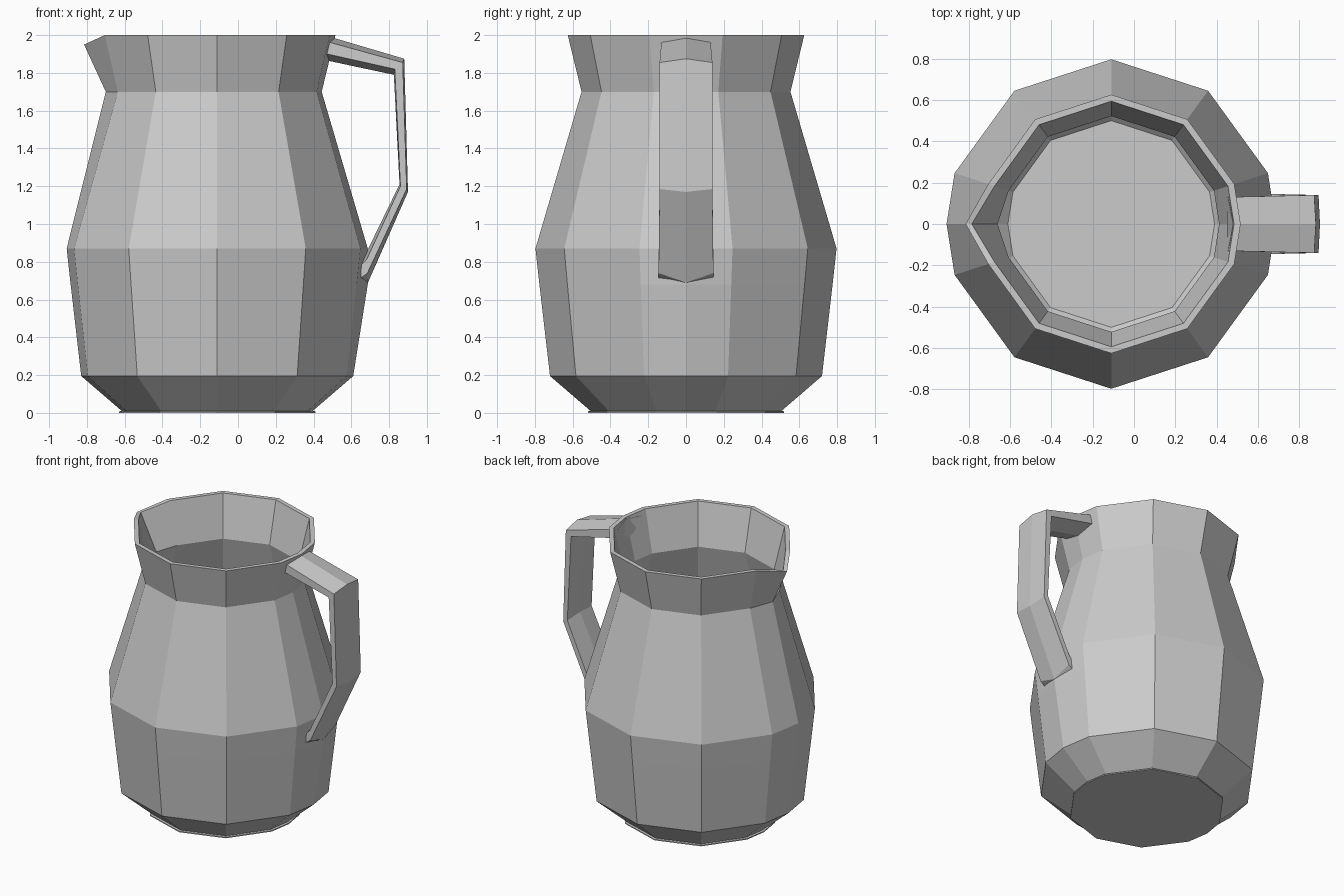
import bpy, bmesh
from math import cos, sin, radians

if "Cube" in bpy.data.objects:
    bpy.data.objects.remove(bpy.data.objects["Cube"])

CX = -0.11  # axis of the jug body
ANGLES = [0, 18, 54, 90, 126, 162, 180, 198, 234, 270, 306, 342]


def loft(name, rings):
    """Skin a list of closed rings and cap both ends."""
    bm = bmesh.new()
    loops = [[bm.verts.new(p) for p in ring] for ring in rings]
    for a, b in zip(loops, loops[1:]):
        n = len(a)
        for i in range(n):
            j = (i + 1) % n
            bm.faces.new((a[i], a[j], b[j], b[i]))
    bm.faces.new(loops[0][::-1])
    bm.faces.new(loops[-1])
    bmesh.ops.recalc_face_normals(bm, faces=bm.faces)
    mesh = bpy.data.meshes.new(name)
    bm.to_mesh(mesh)
    bm.free()
    obj = bpy.data.objects.new(name, mesh)
    bpy.context.collection.objects.link(obj)
    return obj


def body_ring(z, r, spout_r=None, spout_z=None, handle_r=None):
    """Ten-sided ring with extra points at the spout and the handle."""
    ring = []
    for deg in ANGLES:
        rad, h = r, z
        if deg == 180:
            rad, h = spout_r or r, spout_z or z
        elif deg == 0:
            rad = handle_r or r
        a = radians(deg)
        ring.append((CX + rad * cos(a), rad * sin(a), h))
    return ring


# Jug body: up the outside, over the rim, down the inside to the floor
loft("jug_body", [
    body_ring(0.0, 0.52),
    body_ring(0.008, 0.52),
    body_ring(0.01, 0.505),
    body_ring(0.195, 0.72),
    body_ring(0.68, 0.776, handle_r=0.797),
    body_ring(0.87, 0.797),
    body_ring(1.70, 0.553, spout_r=0.59),
    body_ring(2.0, 0.626, spout_r=0.705, spout_z=1.95),
    body_ring(2.0, 0.594, spout_r=0.675, spout_z=1.955),
    body_ring(1.70, 0.522, spout_r=0.55),
    body_ring(0.87, 0.767),
    body_ring(0.20, 0.69),
    body_ring(0.02, 0.50),
])


def handle_ring(outer_mid, outer_edge, inner_edge, inner_mid, w=0.14):
    """Six-point section given as (x, z) pairs, mirrored across y = 0."""
    spec = [(outer_mid, 0), (outer_edge, w), (inner_edge, w),
            (inner_mid, 0), (inner_edge, -w), (outer_edge, -w)]
    return [(x, y, z) for (x, z), y in spec]


# Handle: from the neck, out, down and back into the belly
loft("handle", [
    handle_ring((0.48, 1.993), (0.455, 1.97), (0.45, 1.905), (0.45, 1.87), 0.13),
    handle_ring((0.88, 1.875), (0.872, 1.855), (0.83, 1.82), (0.825, 1.79)),
    handle_ring((0.90, 1.17), (0.893, 1.185), (0.86, 1.20), (0.855, 1.21)),
    handle_ring((0.688, 0.69), (0.685, 0.74), (0.68, 0.81), (0.68, 0.85), 0.145),
    handle_ring((0.65, 0.67), (0.63, 0.70), (0.63, 0.76), (0.65, 0.80), 0.145),
])
